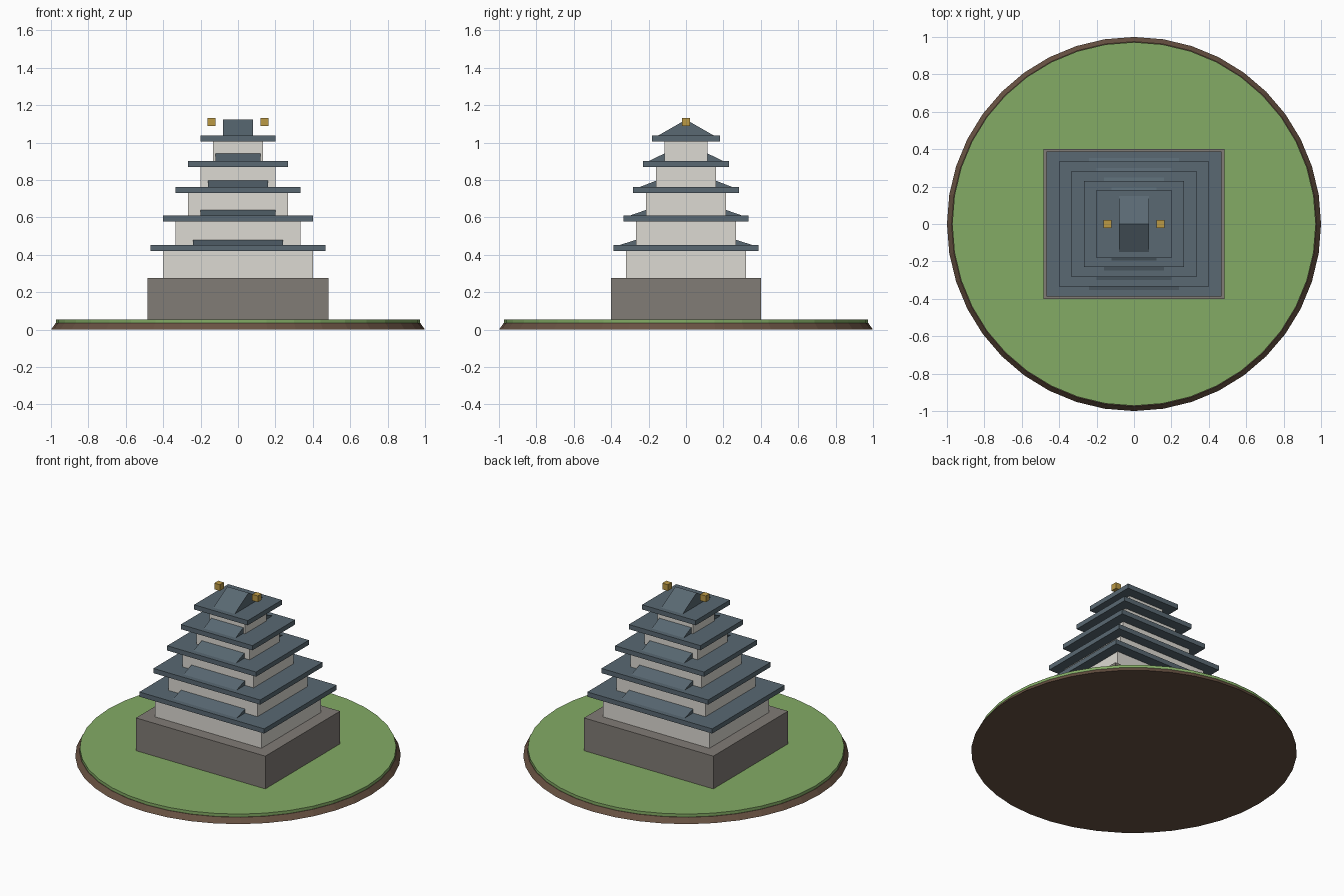
import bpy

if "Cube" in bpy.data.objects:
    bpy.data.objects.remove(bpy.data.objects["Cube"])


def material(name, rgb):
    m = bpy.data.materials.new(name)
    m.diffuse_color = (*rgb, 1)
    m.use_nodes = True
    m.node_tree.nodes["Principled BSDF"].inputs["Base Color"].default_value = m.diffuse_color
    return m


GRASS = material("grass", (0.23, 0.41, 0.13))
EARTH = material("earth", (0.14, 0.085, 0.055))
STONE = material("stone", (0.22, 0.20, 0.18))
PLASTER = material("plaster", (0.72, 0.70, 0.65))
TILE = material("tile", (0.10, 0.14, 0.17))
GOLD = material("gold", (0.50, 0.32, 0.06))


def mesh(name, verts, faces, mat):
    me = bpy.data.meshes.new(name)
    me.from_pydata(verts, [], faces)
    me.materials.append(mat)
    ob = bpy.data.objects.new(name, me)
    bpy.context.collection.objects.link(ob)
    return ob


def box(name, hx, hy, z0, z1, mat, x=0):
    v = [(x + sx * hx, sy * hy, z) for z in (z0, z1)
         for sx, sy in ((-1, -1), (1, -1), (1, 1), (-1, 1))]
    f = [(3, 2, 1, 0), (4, 5, 6, 7)]
    f += [(i, (i + 1) % 4, (i + 1) % 4 + 4, i + 4) for i in range(4)]
    return mesh(name, v, f, mat)


def gable(name, hx, hy, z0, z1, mat):
    # triangular prism with its ridge along x
    v = [(x, y, z) for x in (-hx, hx) for y, z in ((-hy, z0), (hy, z0), (0, z1))]
    f = [(0, 2, 1), (3, 4, 5), (0, 1, 4, 3), (1, 2, 5, 4), (2, 0, 3, 5)]
    return mesh(name, v, f, mat)


def disc(name, r0, r1, z0, z1, mat):
    bpy.ops.mesh.primitive_cone_add(vertices=40, radius1=r0, radius2=r1,
                                    depth=z1 - z0, location=(0, 0, (z0 + z1) / 2))
    ob = bpy.context.object
    ob.name = name
    ob.data.materials.append(mat)


# Island base and stone plinth
disc("earth_base", 1.0, 0.975, 0, 0.035, EARTH)
disc("grass_top", 0.972, 0.972, 0.035, 0.055, GRASS)
box("stone_plinth", 0.485, 0.40, 0.055, 0.277, STONE)

# Storeys: wall half sizes, roof half sizes, roof underside height, gable ridge height
tiers = [
    (0.400, 0.320, 0.468, 0.388, 0.421, 0.565),
    (0.333, 0.267, 0.400, 0.334, 0.578, 0.715),
    (0.266, 0.213, 0.333, 0.283, 0.730, 0.858),
    (0.200, 0.160, 0.268, 0.229, 0.871, 0.998),
    (0.133, 0.115, 0.201, 0.183, 1.005, 1.123),
]
floor = 0.277
for i, (wx, wy, rx, ry, z, ridge) in enumerate(tiers, 1):
    box(f"wall_{i}", wx, wy, floor, z, PLASTER)
    floor = z + 0.032
    box(f"roof_{i}", rx, ry, z, floor, TILE)
    gable(f"gable_{i}", wx * 0.6, ry - 0.031, floor - 0.001, ridge, TILE)

# Gilded ridge ornaments
for side, x in (("left", -0.142), ("right", 0.142)):
    box(f"ornament_{side}", 0.021, 0.021, 1.09, 1.132, GOLD, x)
